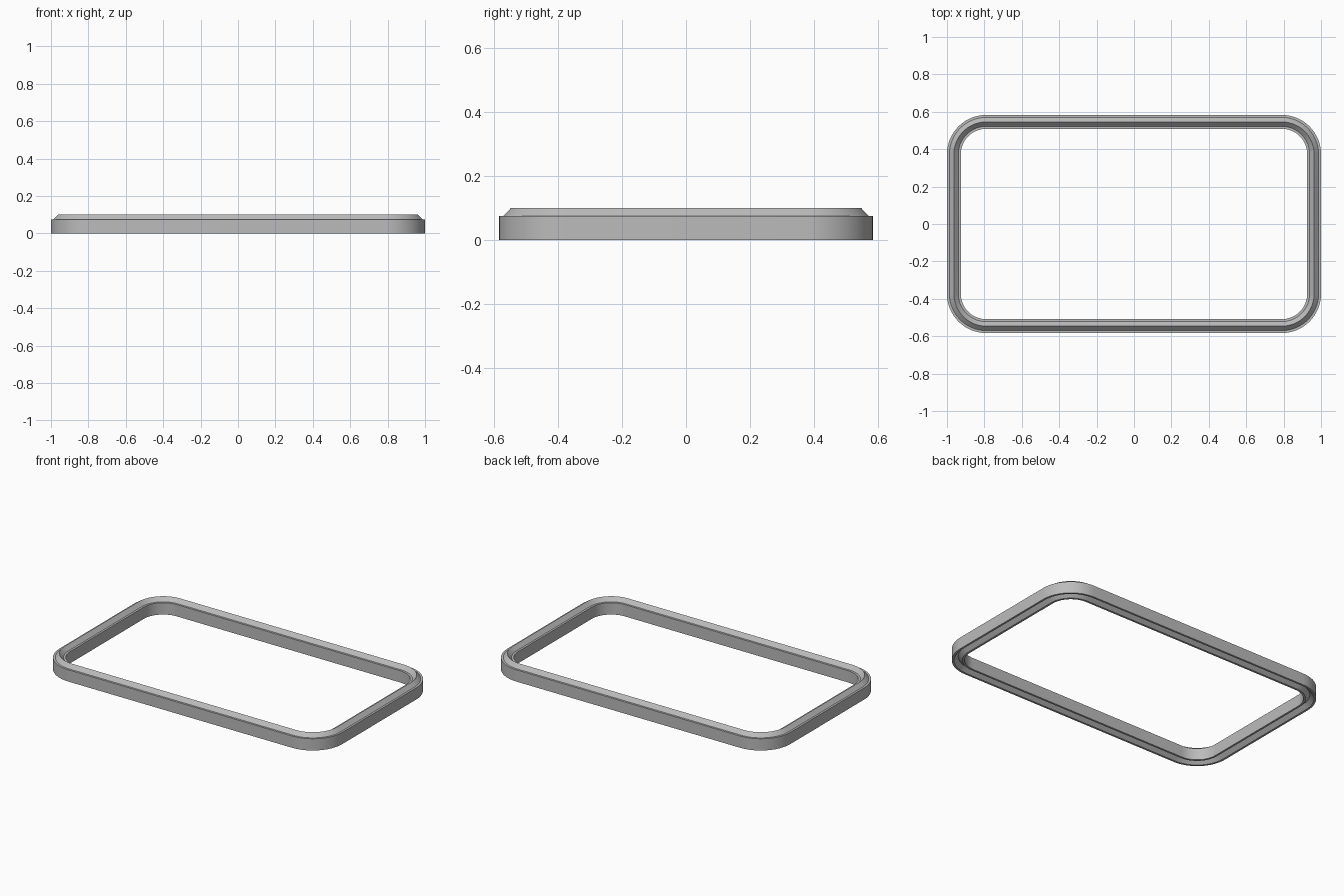
import bpy
import bmesh
from math import cos, sin, pi, radians

cube = bpy.data.objects.get("Cube")
if cube:
    bpy.data.objects.remove(cube, do_unlink=True)

# Main dimensions
HALF_X, HALF_Y = 1.0, 0.583
RADIUS = 0.21
WALL = 0.074
LEDGE = 0.013
BODY, RIDGE = 0.075, 0.1
GROOVE = RIDGE - BODY
STEPS = 24

# Wall cross-section as (inset from outer face, height):
# a ridge on top and a matching groove underneath
profile = [
    (0, 0), (0, BODY), (LEDGE, BODY), (WALL / 2, RIDGE),
    (WALL - LEDGE, BODY), (WALL, BODY), (WALL, 0),
    (WALL - LEDGE, 0), (WALL / 2, GROOVE), (LEDGE, 0),
]


def rounded_loop(bm, inset, z):
    """Ring of vertices round a rounded rectangle."""
    r = RADIUS - inset
    verts = []
    corners = [(1, 1), (-1, 1), (-1, -1), (1, -1)]
    for quarter, (sx, sy) in enumerate(corners):
        for i in range(STEPS + 1):
            a = (quarter + i / STEPS) * pi / 2
            verts.append(bm.verts.new((sx * (HALF_X - RADIUS) + r * cos(a),
                                       sy * (HALF_Y - RADIUS) + r * sin(a), z)))
    return verts


# Sweep the cross-section round the frame
bm = bmesh.new()
loops = [rounded_loop(bm, inset, z) for inset, z in profile]
for k, lower in enumerate(loops):
    upper = loops[(k + 1) % len(loops)]
    n = len(lower)
    for i in range(n):
        j = (i + 1) % n
        bm.faces.new((lower[i], lower[j], upper[j], upper[i]))
bmesh.ops.recalc_face_normals(bm, faces=bm.faces)
mesh = bpy.data.meshes.new("stacking_frame")
bm.to_mesh(mesh)
bm.free()

frame = bpy.data.objects.new("stacking_frame", mesh)
bpy.context.collection.objects.link(frame)

# Plain grey finish
grey = bpy.data.materials.new("plain grey")
grey.use_nodes = True
colour = (0.5, 0.5, 0.5, 1)
grey.diffuse_color = colour
grey.node_tree.nodes["Principled BSDF"].inputs["Base Color"].default_value = colour
mesh.materials.append(grey)

# Smooth corners, crisp ridge edges
bpy.ops.object.select_all(action="DESELECT")
frame.select_set(True)
bpy.context.view_layer.objects.active = frame
bpy.ops.object.shade_smooth_by_angle(angle=radians(30))
